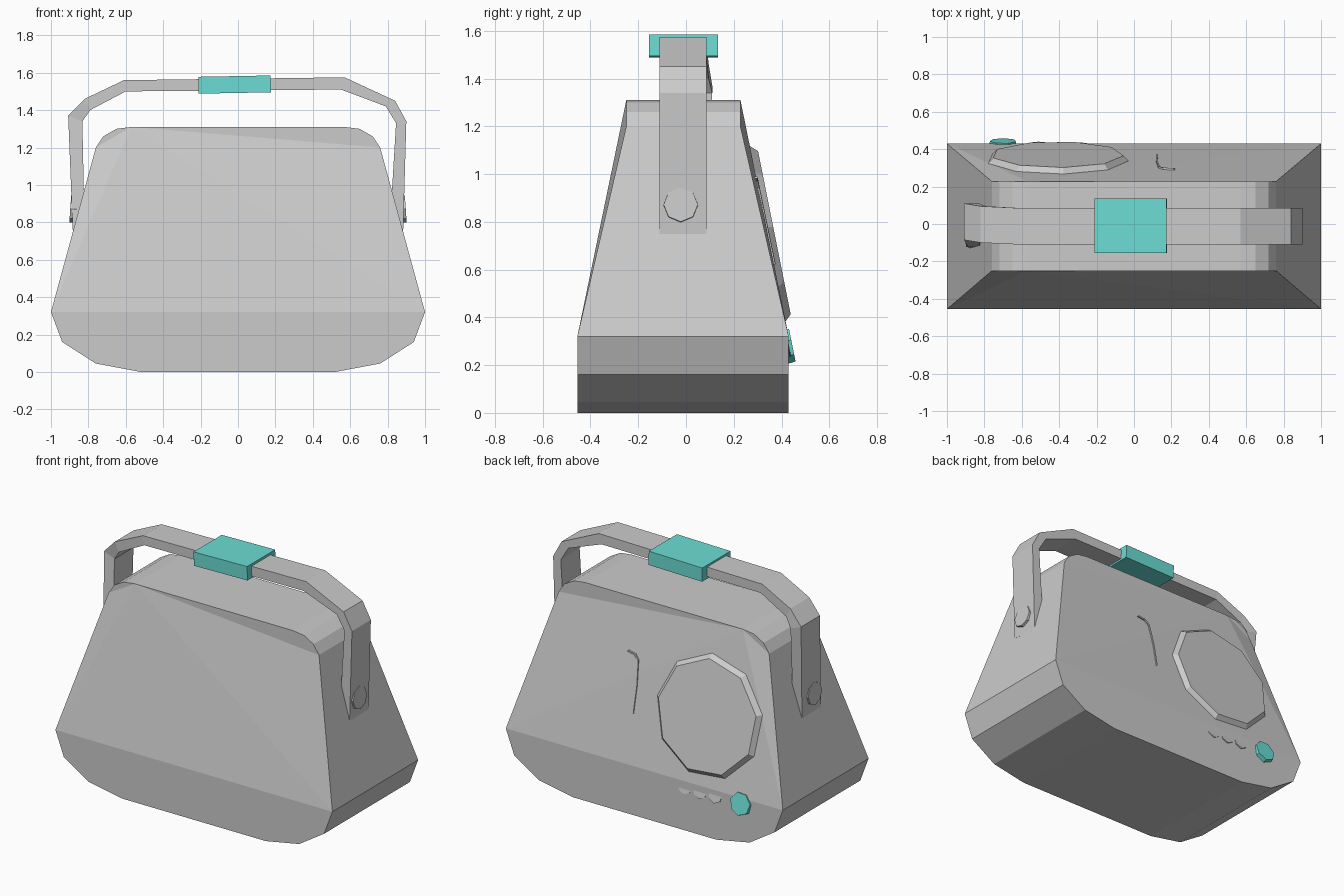
import bpy
from math import cos, sin, pi, radians
from mathutils import Vector

if "Cube" in bpy.data.objects:
    bpy.data.objects.remove(bpy.data.objects["Cube"])

teal = bpy.data.materials.new("teal")
teal.diffuse_color = (0.15, 0.72, 0.66, 1)
teal.use_nodes = True
teal.node_tree.nodes["Principled BSDF"].inputs["Base Color"].default_value = teal.diffuse_color


def build(name, verts, faces, mat=None):
    import bmesh
    mesh = bpy.data.meshes.new(name)
    mesh.from_pydata([tuple(v) for v in verts], [], faces)
    bm = bmesh.new()
    bm.from_mesh(mesh)
    bmesh.ops.recalc_face_normals(bm, faces=bm.faces)
    bm.to_mesh(mesh)
    bm.free()
    obj = bpy.data.objects.new(name, mesh)
    bpy.context.collection.objects.link(obj)
    if mat:
        mesh.materials.append(mat)
    return obj


def disc(name, base, axis, r1, r2, depth, sides, start=0, mat=None):
    """Low-poly tapered disc standing on base and pointing along axis."""
    n = Vector(axis).normalized()
    u = Vector((0, 0, 1)).cross(n).normalized()
    v = n.cross(u)
    verts = []
    for r, h in ((r1, 0), (r2, depth)):
        for i in range(sides):
            a = radians(start) + 2 * pi * i / sides
            verts.append(Vector(base) + n * h + r * (cos(a) * u + sin(a) * v))
    faces = [(i, (i + 1) % sides, sides + (i + 1) % sides, sides + i) for i in range(sides)]
    faces += [tuple(range(sides)), tuple(range(sides, 2 * sides))]
    return build(name, verts, faces, mat)


def ribbon(name, sections, y0, y1, mat=None):
    """Sweep: each section is (outer x, outer z, inner x, inner z, y shift)."""
    verts, faces = [], []
    for ox, oz, ix, iz, s in sections:
        verts += [(ox, y0 + s, oz), (ox, y1 + s, oz), (ix, y1 + s, iz), (ix, y0 + s, iz)]
    last = 4 * (len(sections) - 1)
    for k in range(0, last, 4):
        faces += [(k + i, k + (i + 1) % 4, k + 4 + (i + 1) % 4, k + 4 + i) for i in range(4)]
    faces += [(0, 1, 2, 3), tuple(range(last, last + 4))]
    return build(name, verts, faces, mat)


# Case: mirrored rounded outline, wide and deep at the foot, tapering above
half = [(0.52, 0), (0.76, 0.045), (0.94, 0.16), (1.0, 0.32),
        (0.76, 1.2), (0.72, 1.26), (0.65, 1.3), (0.57, 1.31)]
outline = half + [(-x, z) for x, z in reversed(half)]
count = len(outline)
verts = []
for low_y, high_y in ((-0.455, -0.25), (0.43, 0.228)):
    verts += [(x, low_y if z < 0.5 else high_y, z) for x, z in outline]
faces = [(i, (i + 1) % count, count + (i + 1) % count, count + i) for i in range(count)]
for o in (0, count):
    panels = [(12, 13, 14, 15, 0, 1, 2, 3), (4, 5, 6, 7, 8),
              (8, 9, 10, 11), (12, 3, 8), (8, 3, 4), (8, 11, 12)]
    faces += [tuple(o + i for i in p) for p in panels]
build("radio_case", verts, faces)

# Carrying handle, slightly uneven, with ends sunk into the case
ribbon("handle", [
    (-0.883, 0.75, -0.82, 0.75, -0.02), (-0.908, 1.37, -0.832, 1.34, 0.025),
    (-0.82, 1.46, -0.79, 1.40, 0.01), (-0.61, 1.56, -0.60, 1.50, 0),
    (0.57, 1.575, 0.55, 1.51, 0), (0.84, 1.45, 0.79, 1.42, 0),
    (0.90, 1.34, 0.845, 1.33, 0), (0.883, 0.75, 0.81, 0.75, 0)], -0.11, 0.085)

# Handle grip
ribbon("handle_grip", [(-0.212, 1.578, -0.21, 1.488, 0), (0.174, 1.585, 0.177, 1.495, 0)],
       -0.155, 0.135, teal)

# Pivot knobs on both sides
for side, label, y in ((1, "right", -0.022), (-1, "left", -0.05)):
    disc("pivot_knob_" + label, (side * 0.862, y, 0.87), (side, 0, 0.07),
         0.074, 0.072, 0.035, 8, 0)

# Speaker on the back
slope = (0, 1, 0.2)
disc("speaker", (-0.41, 0.335, 0.742), slope, 0.39, 0.355, 0.037, 9, 15)

# Power button and the nearly sunk row of small buttons
disc("power_button", (-0.70, 0.415, 0.28), slope, 0.075, 0.072, 0.03, 7, 10, teal)
for i, x in enumerate((-0.51, -0.40, -0.29)):
    disc(f"small_button_{i + 1}", (x, 0.40, 0.28), slope, 0.05, 0.05, 0.031 - 0.002 * i, 7, 13)

# Thin raised edge of the sunken dial panel
path = [(0.21, 0.99), (0.155, 0.98), (0.13, 0.95), (0.118, 0.80), (0.12, 0.63)]
edge_verts, edge_faces = [], []
for x, z in path:
    y = 0.43 - 0.207 * (z - 0.32)
    edge_verts += [(x, y - 0.02, z), (x, y + 0.008, z),
                   (x + 0.008, y + 0.008, z - 0.008), (x + 0.008, y - 0.02, z - 0.008)]
for k in range(0, 16, 4):
    edge_faces += [(k + i, k + (i + 1) % 4, k + 4 + (i + 1) % 4, k + 4 + i) for i in range(4)]
edge_faces += [(0, 1, 2, 3), (16, 17, 18, 19)]
build("dial_panel_edge", edge_verts, edge_faces)
